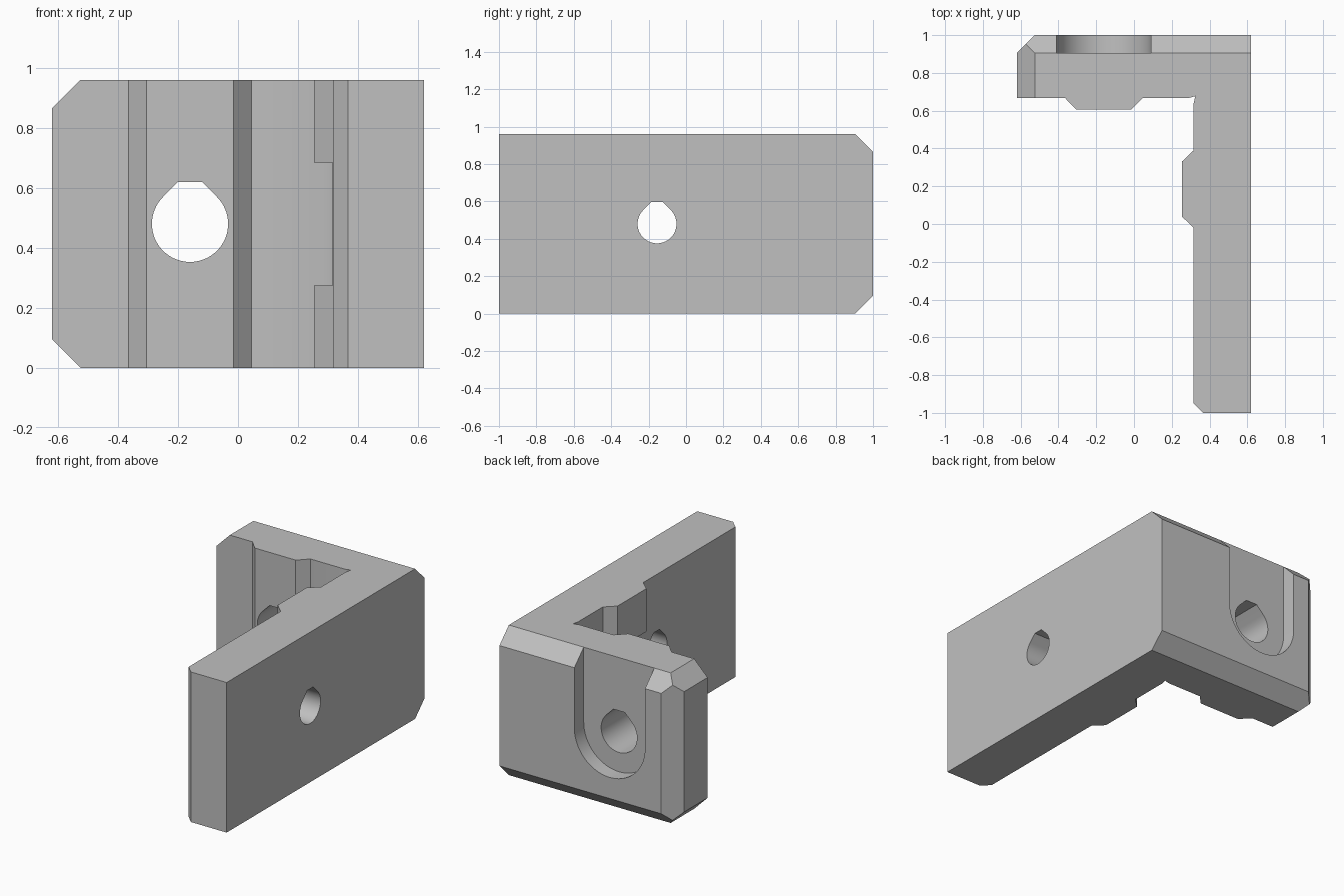
import bpy
import bmesh
from math import sin, cos, pi, sqrt
from mathutils import Vector

if "Cube" in bpy.data.objects:
    bpy.data.objects.remove(bpy.data.objects["Cube"], do_unlink=True)

HEIGHT, MID, CHAMFER = 0.96, 0.48, 0.095

grey = bpy.data.materials.new("plain grey")
grey.use_nodes = True
grey.diffuse_color = (0.53, 0.53, 0.53, 1)
grey.node_tree.nodes["Principled BSDF"].inputs["Base Color"].default_value = grey.diffuse_color


def prism(name, outline, axis, start, end):
    """Extrude a 2D outline along the x, y or z axis."""
    place = {"x": lambda a, b, d: (d, a, b),
             "y": lambda a, b, d: (a, d, b),
             "z": lambda a, b, d: (a, b, d)}[axis]
    bm = bmesh.new()
    face = bm.faces.new([bm.verts.new(place(a, b, start)) for a, b in outline])
    result = bmesh.ops.extrude_face_region(bm, geom=[face])
    top = [v for v in result["geom"] if isinstance(v, bmesh.types.BMVert)]
    bmesh.ops.translate(bm, verts=top, vec=place(0, 0, end - start))
    bmesh.ops.recalc_face_normals(bm, faces=bm.faces)
    mesh = bpy.data.meshes.new(name)
    bm.to_mesh(mesh)
    bm.free()
    mesh.materials.append(grey)
    obj = bpy.data.objects.new(name, mesh)
    bpy.context.collection.objects.link(obj)
    return obj


def arc(u, v, r, a0, a1, n=48):
    return [(u + r * cos(a0 + (a1 - a0) * i / n), v + r * sin(a0 + (a1 - a0) * i / n))
            for i in range(n + 1)]


def teardrop(u, v, r, top):
    """Round hole with 45 degree shoulders and a flat roof."""
    half = r * sqrt(2) - top
    return arc(u, v, r, 0.75 * pi, 2.25 * pi) + [(u + half, v + top), (u - half, v + top)]


# L-shaped body with a raised pad on each inner face
bracket = prism("corner_bracket", [
    (-0.62, 0.667), (-0.365, 0.667), (-0.305, 0.605), (-0.015, 0.605), (0.045, 0.667),
    (0.29, 0.667), (0.325, 0.677), (0.316, 0.64), (0.316, 0.39), (0.253, 0.33),
    (0.253, 0.04), (0.316, -0.02), (0.316, -0.95), (0.367, -1),
    (0.62, -1), (0.62, 1), (-0.62, 1)], "z", 0, HEIGHT)

# Chamfers on the back edges and the free end of the short plate
bm = bmesh.new()
bm.from_mesh(bracket.data)
left, back = -0.62, 1
cuts = [((left + CHAMFER, back, 0), (-1, 1, 0))]
for z, s in ((0, -1), (HEIGHT, 1)):
    cuts.append(((0, back - CHAMFER, z), (0, 1, s)))
    cuts.append(((left + CHAMFER, 0, z), (-1, 0, s)))
for point, normal in cuts:
    bmesh.ops.bisect_plane(bm, geom=bm.verts[:] + bm.edges[:] + bm.faces[:],
                           plane_co=Vector(point), plane_no=Vector(normal), clear_outer=True)
    bmesh.ops.holes_fill(bm, edges=[e for e in bm.edges if e.is_boundary], sides=0)
bmesh.ops.recalc_face_normals(bm, faces=bm.faces)
bm.to_mesh(bracket.data)
bm.free()

# Screw holes, rear U-shaped recess and the slot across the long arm's pad
hx, hy = -0.16, -0.155
cutters = [
    prism("plate_hole", teardrop(hx, MID, 0.127, 0.14), "y", 0.4, 1.2),
    prism("arm_hole", teardrop(hy, MID, 0.104, 0.118), "x", 0.1, 0.8),
    prism("rear_recess", arc(hx, MID, 0.25, pi, 2 * pi) + [(hx + 0.25, 1.2), (hx - 0.25, 1.2)],
          "y", back - CHAMFER, 1.2),
    prism("pad_slot", [(-0.1, MID - 0.205), (0.45, MID - 0.205),
                       (0.45, MID + 0.205), (-0.1, MID + 0.205)], "x", 0.1, 0.3155),
]
bpy.ops.object.select_all(action="DESELECT")
bpy.context.view_layer.objects.active = bracket
bracket.select_set(True)
for cutter in cutters:
    cutter.hide_render = True
    mod = bracket.modifiers.new(cutter.name, "BOOLEAN")
    mod.operation, mod.solver, mod.object = "DIFFERENCE", "EXACT", cutter
    bpy.ops.object.modifier_apply(modifier=mod.name)
    bpy.data.objects.remove(cutter, do_unlink=True)

bpy.ops.object.shade_smooth_by_angle(angle=pi / 6)
